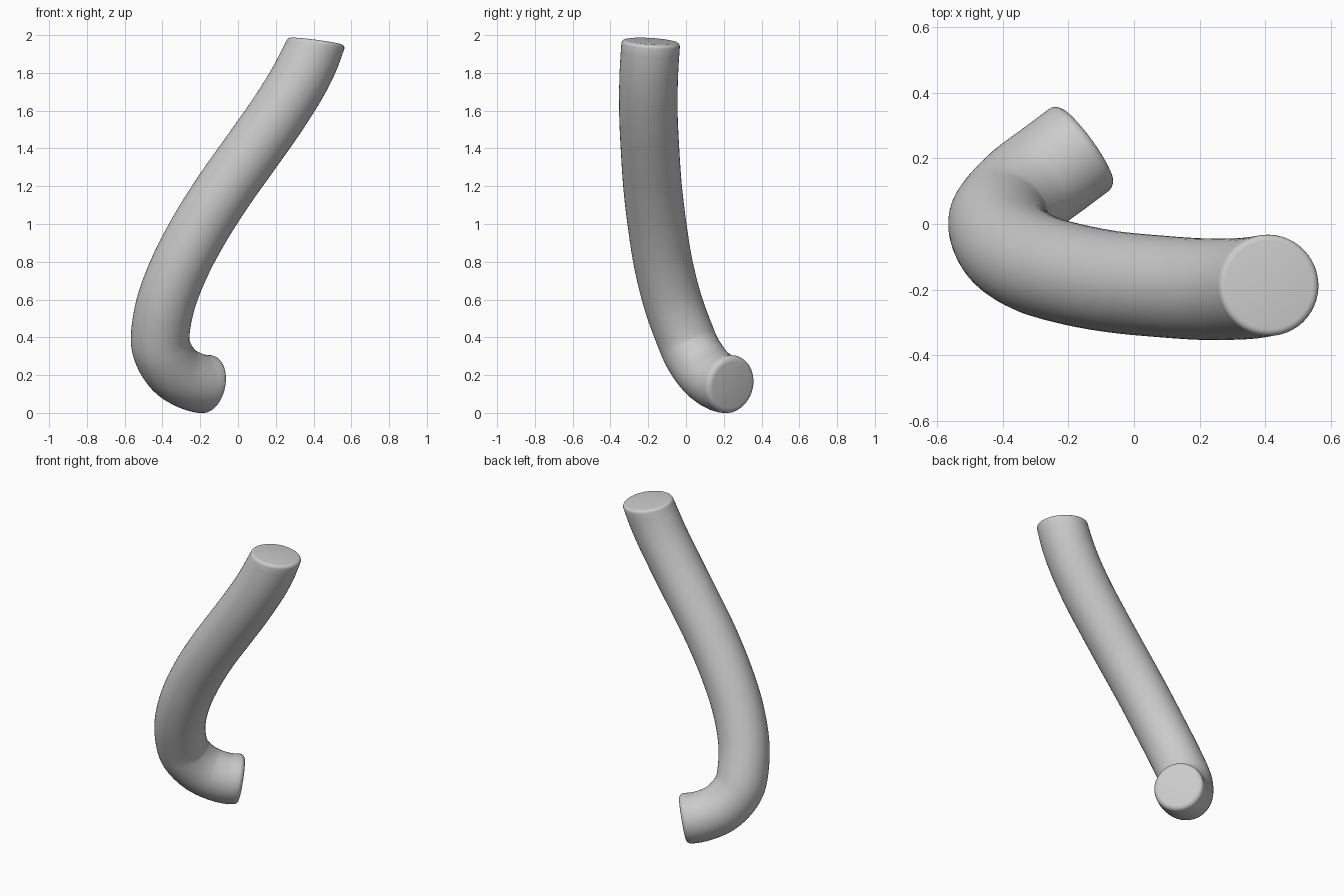
import bpy, bmesh, math
from mathutils import Vector

if "Cube" in bpy.data.objects:
    bpy.data.objects.remove(bpy.data.objects["Cube"])

R, SIDES, STEPS = 0.155, 48, 10

# Centre line from the lower hooked end to the top end
path = [Vector(p) for p in (
    (-0.145, 0.243, 0.160), (-0.235, 0.176, 0.177), (-0.33, 0.105, 0.23),
    (-0.393, 0.04, 0.32), (-0.412, -0.005, 0.42), (-0.38, -0.07, 0.60),
    (-0.302, -0.12, 0.80), (-0.195, -0.152, 1.0), (-0.067, -0.176, 1.2),
    (0.075, -0.19, 1.4), (0.215, -0.199, 1.6), (0.337, -0.197, 1.8),
    (0.412, -0.186, 1.98))]
start_dir = Vector((-0.80, -0.58, 0.17)).normalized()
end_dir = Vector((0.13, 0.06, 1)).normalized()


def spline(points, steps):
    """Smooth curve through the points."""
    ext = [points[0] - start_dir * 0.1] + points + [points[-1] + end_dir * 0.2]
    out = []
    for i in range(1, len(ext) - 2):
        a, b, c, d = ext[i - 1:i + 3]
        for k in range(steps):
            t = k / steps
            out.append(0.5 * (2 * b + (c - a) * t + (2 * a - 5 * b + 4 * c - d) * t * t
                              + (3 * b - a - 3 * c + d) * t ** 3))
    return out + [points[-1]]


pts = spline(path, STEPS)
n = len(pts)
tans = [(pts[min(i + 1, n - 1)] - pts[max(i - 1, 0)]).normalized() for i in range(n)]
# Blend the end tangents toward the cap directions
for i in range(8):
    w = 1 - i / 8
    tans[i] = tans[i].lerp(start_dir, w).normalized()
    tans[n - 1 - i] = tans[n - 1 - i].lerp(end_dir, w).normalized()

# Ring list: centre, tangent, radius, with rounded rims at both ends
rings = []


def rim(centre, tan, sign, size):
    arc = []
    for k in range(5):
        a = math.radians(90 * k / 4)
        arc.append((centre + tan * sign * size * (math.sin(a) - 1), tan,
                    R - size * (1 - math.cos(a))))
    return arc


rings += rim(pts[0], tans[0], -1, 0.03)[::-1]
rings += [(pts[i], tans[i], R) for i in range(5, n - 3)]
rings += rim(pts[-1], tans[-1], 1, 0.02)

# Bent tube
bm = bmesh.new()
side = rings[0][1].orthogonal().normalized()
loops = []
for centre, tan, rad in rings:
    side = (side - tan * side.dot(tan)).normalized()
    up = tan.cross(side)
    loops.append([bm.verts.new(centre + rad * (side * math.cos(2 * math.pi * j / SIDES)
                                               + up * math.sin(2 * math.pi * j / SIDES)))
                  for j in range(SIDES)])
for a, b in zip(loops, loops[1:]):
    for j in range(SIDES):
        k = (j + 1) % SIDES
        bm.faces.new((a[j], a[k], b[k], b[j]))
bm.faces.new(loops[0][::-1])
bm.faces.new(loops[-1])
bmesh.ops.recalc_face_normals(bm, faces=bm.faces)

# Rest on the ground
low = min(v.co.z for v in bm.verts)
bmesh.ops.translate(bm, verts=bm.verts, vec=(0, 0, -low))

mesh = bpy.data.meshes.new("bent_tube")
bm.to_mesh(mesh)
bm.free()
tube = bpy.data.objects.new("bent_tube", mesh)
bpy.context.collection.objects.link(tube)
bpy.context.view_layer.objects.active = tube
tube.select_set(True)
bpy.ops.object.shade_smooth_by_angle(angle=math.radians(35))
